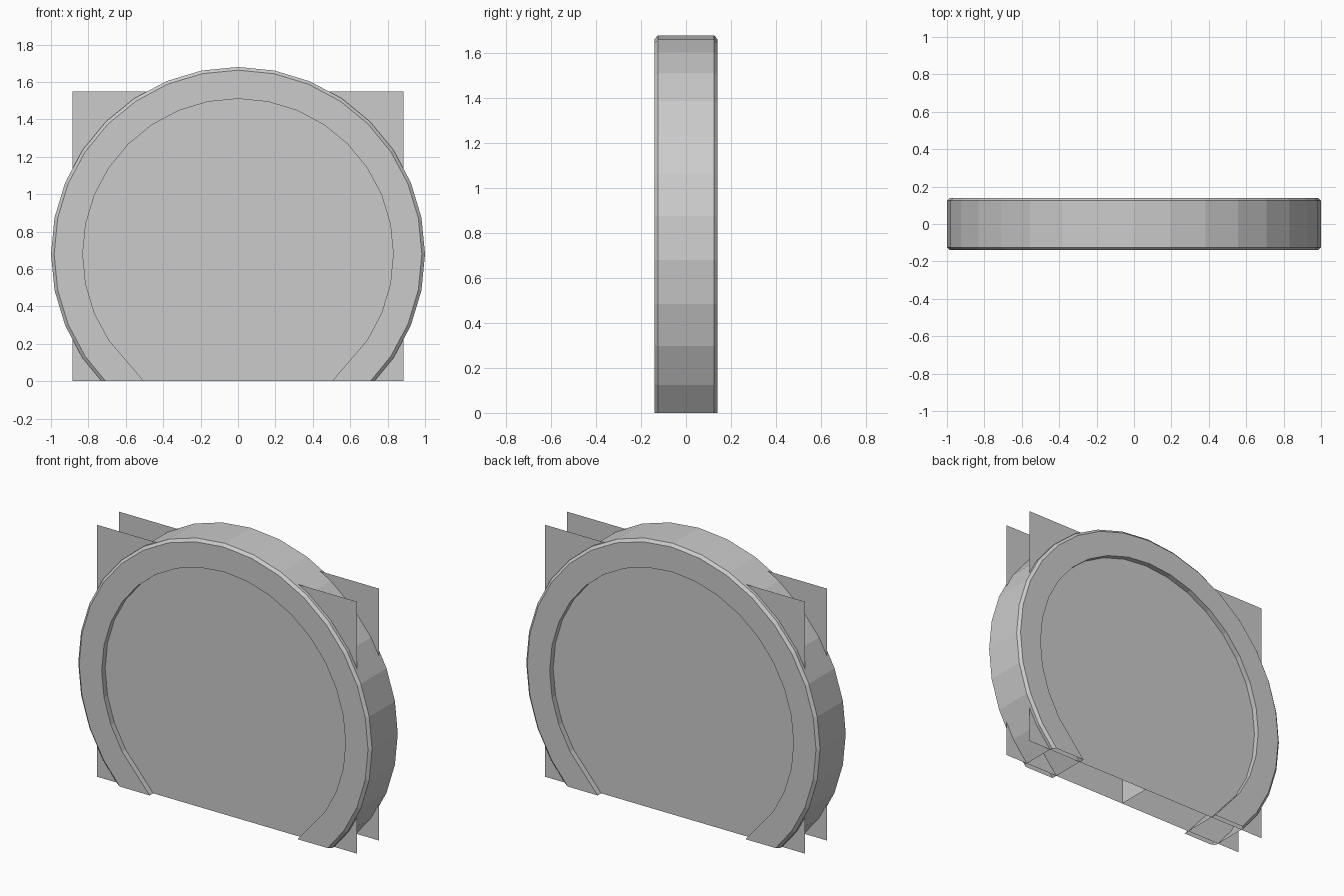
import bpy, bmesh, math

if "Cube" in bpy.data.objects:
    bpy.data.objects.remove(bpy.data.objects["Cube"])

CZ = 0.68          # height of the ring centre
SEG = 11.25        # 32-sided circle


def make_object(name, verts, faces):
    mesh = bpy.data.meshes.new(name)
    bm = bmesh.new()
    vs = [bm.verts.new(v) for v in verts]
    for f in faces:
        bm.faces.new([vs[i] for i in f])
    bmesh.ops.recalc_face_normals(bm, faces=bm.faces)
    bm.to_mesh(mesh)
    bm.free()
    obj = bpy.data.objects.new(name, mesh)
    bpy.context.collection.objects.link(obj)
    return obj


# Ring cross-section: radius, depth, and x where the ring meets the ground
profile = [(0.83, -0.14, 0.503), (0.983, -0.14, 0.708), (1.0, -0.125, 0.729),
           (1.0, 0.125, 0.729), (0.983, 0.14, 0.708), (0.83, 0.14, 0.503)]
n = len(profile)

# Sweep the section round the circle, ending flat on the ground
verts = [(x, y, 0) for r, y, x in profile]
for i in range(-3, 20):
    a = math.radians(i * SEG)
    verts += [(r * math.cos(a), y, CZ + r * math.sin(a)) for r, y, x in profile]
verts += [(-x, y, 0) for r, y, x in profile]
columns = len(verts) // n
faces = [(c * n + j, c * n + (j + 1) % n, (c + 1) * n + (j + 1) % n, (c + 1) * n + j)
         for c in range(columns - 1) for j in range(n)]
make_object("round_frame", verts, faces)

# Thin front and back panels
W, H, D = 0.885, 1.55, 0.106
for name, y in (("front_panel", -D), ("back_panel", D)):
    make_object(name, [(-W, y, 0), (W, y, 0), (W, y, H), (-W, y, H)],
                [(0, 1, 2, 3) if y < 0 else (3, 2, 1, 0)])

# Centre divider joining the two panels
make_object("centre_divider", [(0, -D, 0), (0, D, 0), (0, D, H), (0, -D, H)],
            [(0, 1, 2, 3)])
